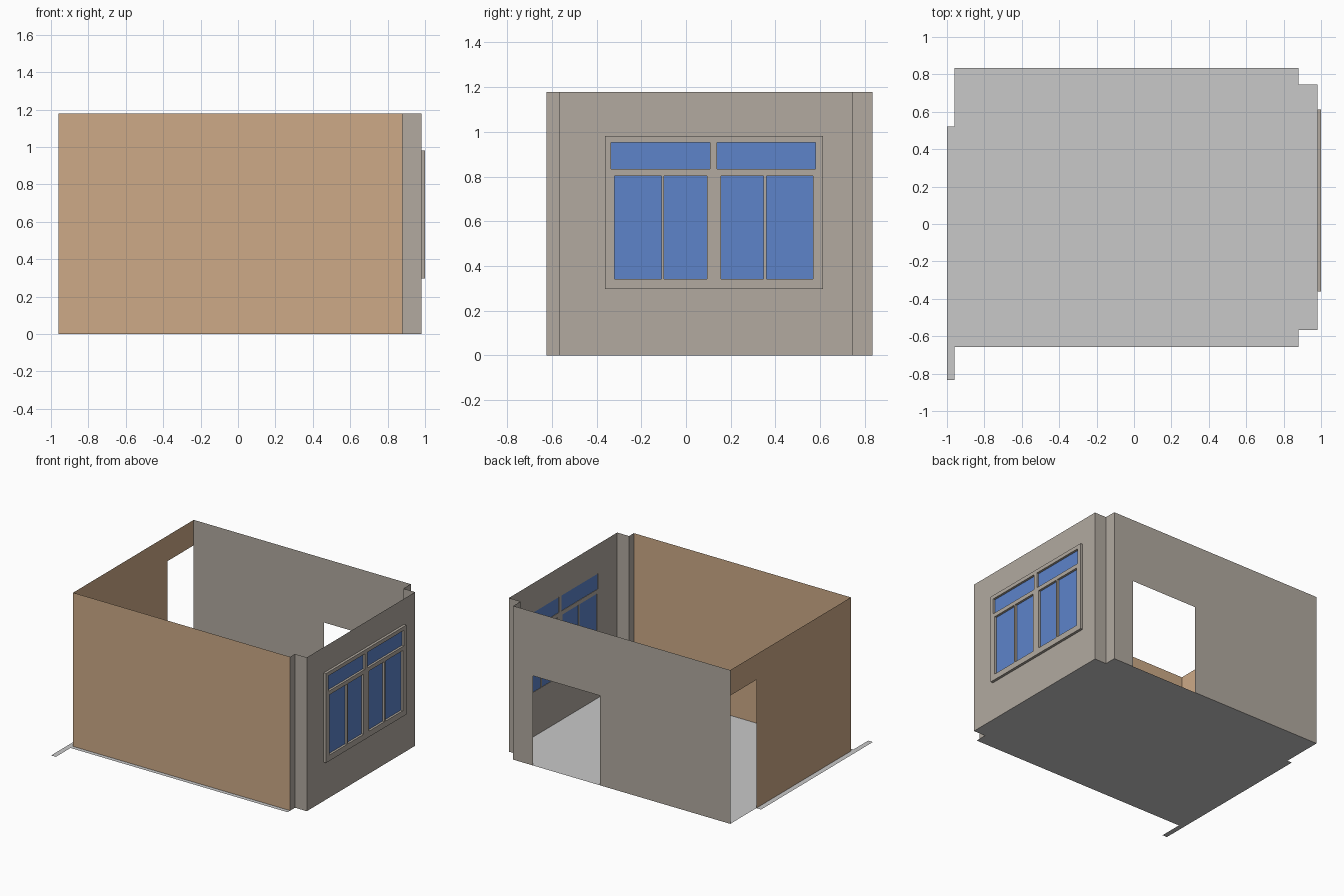
import bpy, bmesh

if "Cube" in bpy.data.objects:
    bpy.data.objects.remove(bpy.data.objects["Cube"])

H = 1.178                       # wall height
FRONT, BACK = -0.625, 0.835     # y of the long walls
LEFT, JOG, RIGHT = -0.96, 0.88, 0.98
JF, JB = -0.567, 0.745          # y of the corner notches


def material(name, srgb):
    lin = [((c / 255 + 0.055) / 1.055) ** 2.4 for c in srgb]
    m = bpy.data.materials.new(name)
    m.diffuse_color = (*lin, 1)
    m.use_nodes = True
    m.node_tree.nodes["Principled BSDF"].inputs["Base Color"].default_value = m.diffuse_color
    return m


TAN = material("tan_wall", (205, 170, 135))
STONE = material("warm_grey_wall", (178, 170, 160))
FLOOR = material("light_grey_floor", (201, 201, 201))
BLUE = material("window_blue", (93, 132, 202))


def finish(name, bm, mat):
    me = bpy.data.meshes.new(name)
    bm.to_mesh(me)
    bm.free()
    me.materials.append(mat)
    ob = bpy.data.objects.new(name, me)
    bpy.context.scene.collection.objects.link(ob)
    return ob


def panel(name, a, b, z0, z1, mat, holes=()):
    """Upright sheet from plan point a to b; holes are (u0, u1, z0, z1), u measured from a."""
    length = ((b[0] - a[0]) ** 2 + (b[1] - a[1]) ** 2) ** 0.5
    us = sorted({0, length, *[h[0] for h in holes], *[h[1] for h in holes]})
    zs = sorted({z0, z1, *[h[2] for h in holes], *[h[3] for h in holes]})
    bm = bmesh.new()

    def vert(u, z):
        t = u / length
        return bm.verts.new((a[0] + (b[0] - a[0]) * t, a[1] + (b[1] - a[1]) * t, z))

    for u0, u1 in zip(us, us[1:]):
        for w0, w1 in zip(zs, zs[1:]):
            u, w = (u0 + u1) / 2, (w0 + w1) / 2
            if not any(h[0] < u < h[1] and h[2] < w < h[3] for h in holes):
                bm.faces.new([vert(u0, w0), vert(u1, w0), vert(u1, w1), vert(u0, w1)])
    bmesh.ops.remove_doubles(bm, verts=bm.verts[:], dist=1e-5)
    return finish(name, bm, mat)


# Floor sheet with notched outline and a strip past the left wall
bm = bmesh.new()
outline = [(-1, -0.835), (LEFT, -0.835), (LEFT, -0.657), (JOG, -0.657), (JOG, JF), (RIGHT, JF),
           (RIGHT, JB), (JOG, JB), (JOG, BACK), (LEFT, BACK), (LEFT, 0.52), (-1, 0.52)]
bm.faces.new([bm.verts.new((x, y, 0)) for x, y in outline])
finish("floor", bm, FLOOR)

# Tan walls: front, and left with a doorway at the back corner
panel("front_wall", (LEFT, FRONT), (JOG, FRONT), 0, H, TAN)
panel("left_wall", (LEFT, BACK), (LEFT, FRONT), 0, H, TAN, [(0, BACK - 0.515, 0, 0.983)])

# Grey walls: back with a wide opening, and the notched corners
panel("back_wall", (JOG, BACK), (LEFT, BACK), 0, H, STONE, [(JOG - 0.712, JOG - 0.145, 0, 0.687)])
panel("front_notch_side", (JOG, FRONT), (JOG, JF), 0, H, STONE)
panel("front_notch_face", (JOG, JF), (RIGHT, JF), 0, H, STONE)
panel("back_notch_face", (RIGHT, JB), (JOG, JB), 0, H, STONE)
panel("back_notch_side", (JOG, JB), (JOG, BACK), 0, H, STONE)

# Right wall with the window opening
Y0, Y1, Z0, Z1 = -0.362, 0.612, 0.297, 0.982
panel("right_wall", (RIGHT, JF), (RIGHT, JB), 0, H, STONE, [(Y0 - JF, Y1 - JF, Z0, Z1)])

# Window frame, thickened outwards, with blue panes set at its back
panes = [(y0, y1, 0.834, 0.953) for y0, y1 in ((-0.335, 0.107), (0.138, 0.58))]
panes += [(y0, y1, 0.342, 0.803) for y0, y1 in
          ((-0.319, -0.109), (-0.098, 0.094), (0.156, 0.346), (0.359, 0.567))]
frame = panel("window_frame", (1, Y0), (1, Y1), Z0, Z1, STONE,
              [(p[0] - Y0, p[1] - Y0, p[2], p[3]) for p in panes])
solid = frame.modifiers.new("thickness", "SOLIDIFY")
solid.thickness = 1 - RIGHT
solid.offset = -1
for i, (y0, y1, z0, z1) in enumerate(panes):
    panel(f"window_pane_{i + 1}", (0.983, y0), (0.983, y1), z0, z1, BLUE)
